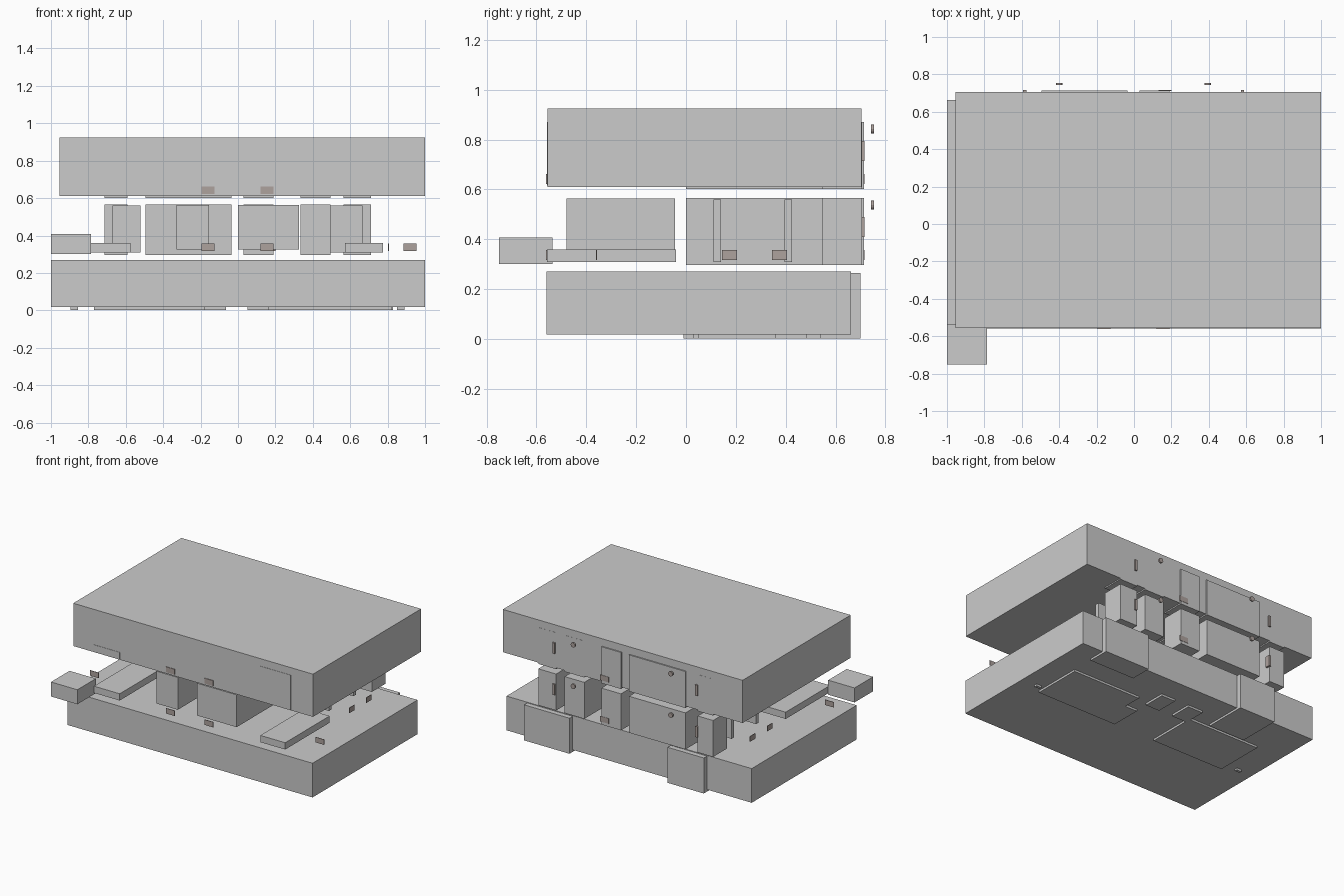
import bpy, bmesh
from mathutils import Matrix

if "Cube" in bpy.data.objects:
    bpy.data.objects.remove(bpy.data.objects["Cube"])

trim = bpy.data.materials.new("trim")
trim.diffuse_color = (0.42, 0.36, 0.34, 1)
trim.use_nodes = True
trim.node_tree.nodes["Principled BSDF"].inputs["Base Color"].default_value = trim.diffuse_color
STOREY = 0.305


def box(name, x, y, z, mat=None):
    """Axis-aligned box from (min, max) ranges."""
    bm = bmesh.new()
    bmesh.ops.create_cube(bm, size=1)
    for v in bm.verts:
        for i, (lo, hi) in enumerate((x, y, z)):
            v.co[i] = lo if v.co[i] < 0 else hi
    me = bpy.data.meshes.new(name)
    bm.to_mesh(me)
    bm.free()
    ob = bpy.data.objects.new(name, me)
    bpy.context.collection.objects.link(ob)
    if mat:
        me.materials.append(mat)
    return ob


def knob(name, x, z):
    """Small round lamp behind the rear wall."""
    bm = bmesh.new()
    rot = Matrix.Translation((x, 0.748, z)) @ Matrix.Rotation(1.5708, 4, 'X')
    bmesh.ops.create_cone(bm, cap_ends=True, segments=12, radius1=0.018,
                          radius2=0.018, depth=0.012, matrix=rot)
    me = bpy.data.meshes.new(name)
    bm.to_mesh(me)
    bm.free()
    me.materials.append(trim)
    bpy.context.collection.objects.link(bpy.data.objects.new(name, me))


# Main storey blocks
box("lower_block", (-1, 1), (-0.56, 0.663), (0.018, 0.27))
box("upper_block", (-0.955, 1), (-0.555, 0.705), (0.61, 0.925))
box("corner_porch", (-1, -0.785), (-0.75, -0.535), (0.30, 0.407))

# Ground rooms: two project at the rear, the rest show as plates underneath
box("rear_bay_right", (0.46, 0.83), (0.54, 0.70), (0.003, 0.265))
box("rear_bay_left", (-0.635, -0.34), (0.38, 0.70), (0.003, 0.265))
for name, x, y in [("hall_plate_right", (0.26, 0.82), (-0.01, 0.36)),
                   ("hall_step_right", (0.16, 0.26), (-0.01, 0.22)),
                   ("hall_plate_left", (-0.77, -0.18), (-0.01, 0.36)),
                   ("closet_plate_right", (0.05, 0.165), (0.32, 0.485)),
                   ("closet_plate_left", (-0.19, -0.065), (0.32, 0.485)),
                   ("foot_plate_right", (0.85, 0.89), (0.03, 0.05)),
                   ("foot_plate_left", (-0.895, -0.855), (0.03, 0.05))]:
    box(name, x, y, (0.003, 0.03))

# Everything on the two upper storeys repeats at the storey height
for floor, dz in (("mid", 0), ("top", STOREY)):
    # Rear rooms
    for name, x, y in [("room_far_right", (0.565, 0.71), (0.545, 0.706)),
                       ("room_right", (0.335, 0.495), (0.0, 0.706)),
                       ("room_centre", (0.03, 0.19), (0.545, 0.714)),
                       ("room_wide", (-0.495, -0.035), (0.0, 0.714)),
                       ("room_far_left", (-0.715, -0.59), (0.545, 0.706))]:
        box(f"{floor}_{name}", x, y, (0.296 + dz, 0.565 + dz))
    # Front rooms
    for name, x in (("front_room_left", (-0.33, -0.155)), ("front_room_right", (0, 0.325))):
        box(f"{floor}_{name}", x, (-0.48, -0.045), (0.325 + dz, 0.563 + dz))
    # Thin partition walls
    for side, x in (("left", (-0.67, -0.52)), ("right", (0.495, 0.665))):
        for y in (0.11, 0.395):
            box(f"{floor}_partition_{side}", x, (y, y + 0.03), (0.31 + dz, 0.56 + dz))
    # Low slabs
    top = 0.36 if dz == 0 else 0.565
    box(f"{floor}_slab_left", (-0.785, -0.575), (-0.557, -0.04), (0.31 + dz, 0.36 + dz))
    box(f"{floor}_slab_right", (0.572, 0.775 if dz == 0 else 0.82),
        (-0.557, -0.04), (0.31 + dz, top + dz))
    # Outlet panels facing front, sides and rear
    z = (0.318 + dz, 0.357 + dz)
    for x, y in ((-0.16, -0.559), (0.155, -0.559), (-0.92, -0.36), (0.92, -0.36), (0.165, 0.714)):
        box(f"{floor}_panel", (x - 0.035, x + 0.035), (y - 0.002, y + 0.002), z, trim)
    for x in (-0.805, 0.805):
        for y in (0.175, 0.375):
            box(f"{floor}_side_panel", (x - 0.002, x + 0.002), (y - 0.03, y + 0.03), z, trim)
    # Rear strips and knobs
    for x in (-0.585, 0.58):
        box(f"{floor}_rear_strip", (x - 0.009, x + 0.009), (0.68, 0.716),
            (0.41 + dz, 0.49 + dz), trim)
    for x in (-0.4, 0.395):
        knob(f"{floor}_rear_knob", x, 0.537 + dz)
